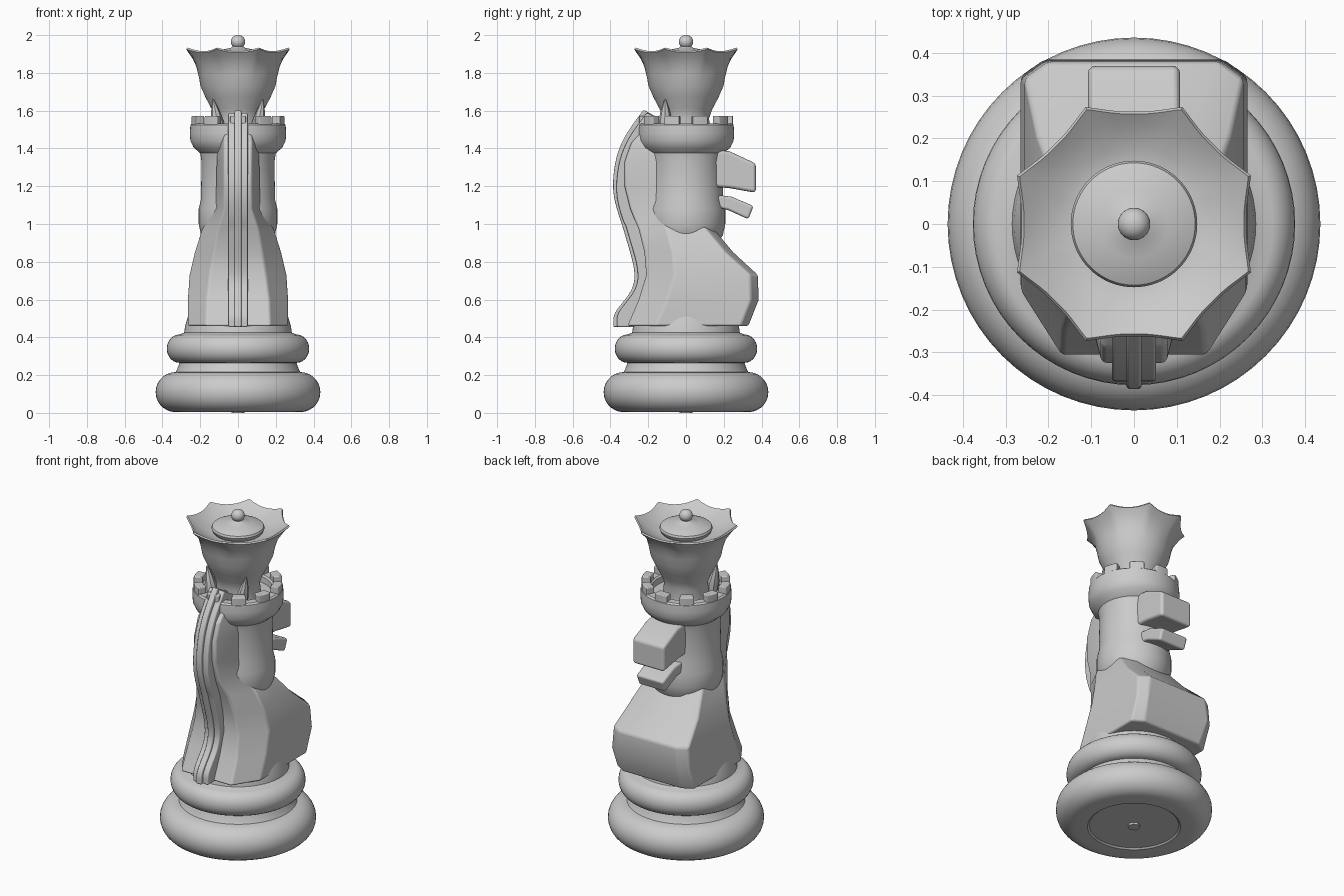
import bpy, bmesh
from math import sin, cos, pi, radians
from mathutils import Vector

cube = bpy.data.objects.get("Cube")
if cube:
    bpy.data.objects.remove(cube)

grey = bpy.data.materials.new("light_grey")
grey.use_nodes = True
COLOUR = (0.6, 0.6, 0.6, 1)
grey.diffuse_color = COLOUR
bsdf = grey.node_tree.nodes["Principled BSDF"]
bsdf.inputs["Base Color"].default_value = COLOUR
bsdf.inputs["Roughness"].default_value = 0.6


def loft(name, rings, bevel=0, angle=35):
    """Skin a list of equal closed rings and cap both ends."""
    bm = bmesh.new()
    loops = [[bm.verts.new(p) for p in ring] for ring in rings]
    n = len(loops[0])
    for a, b in zip(loops, loops[1:]):
        for i in range(n):
            j = (i + 1) % n
            bm.faces.new((a[i], a[j], b[j], b[i]))
    bm.faces.new(loops[0])
    bm.faces.new(loops[-1])
    bmesh.ops.recalc_face_normals(bm, faces=bm.faces)
    mesh = bpy.data.meshes.new(name)
    bm.to_mesh(mesh)
    bm.free()
    mesh.materials.append(grey)
    mesh.shade_smooth()
    mesh.set_sharp_from_angle(angle=radians(angle))
    obj = bpy.data.objects.new(name, mesh)
    bpy.context.collection.objects.link(obj)
    if bevel:
        mod = obj.modifiers.new("rounded_edges", "BEVEL")
        mod.width, mod.segments = bevel, 3
        mod.limit_method, mod.angle_limit = "ANGLE", radians(25)
        mod.harden_normals = True
    return obj


def spline(points, steps=5):
    """Smooth path through the points."""
    p = [Vector(q) for q in points]
    p = [2 * p[0] - p[1]] + p + [2 * p[-1] - p[-2]]
    out = []
    for a, b, c, d in zip(p, p[1:], p[2:], p[3:]):
        for k in range(steps):
            t = k / steps
            out.append(0.5 * (2 * b + (c - a) * t + (2 * a - 5 * b + 4 * c - d) * t * t
                              + (3 * b - a - 3 * c + d) * t ** 3))
    return out + [p[-2]]


def lathe(name, profile, sides=64, angle=35):
    rings = [[(r * cos(2 * pi * i / sides), r * sin(2 * pi * i / sides), z)
              for i in range(sides)] for r, z in profile]
    return loft(name, rings, angle=angle)


def bulge(r, z, depth, height, steps=14):
    """Half-ellipse profile of a rounded ring."""
    return [(r + depth * cos(a), z + height * sin(a))
            for a in (pi * (k / steps - 0.5) for k in range(steps + 1))]


# Turned base with two rounded rings and a small foot mark
lathe("base", [(0.25, 0.012), (0.26, 0.004)] + bulge(0.33, 0.11, 0.106, 0.106)
      + [(0.325, 0.225), (0.315, 0.25)] + bulge(0.31, 0.34, 0.067, 0.075)
      + [(0.285, 0.425), (0.28, 0.46), (0.265, 0.51), (0.2, 0.54)])
lathe("foot_mark", [(0.035, 0.0), (0.035, 0.02)], sides=8)


# Faceted horse body and neck: height, half width, front y, back y, front flat, back flat
def body_ring(z, w, front, back, ff, bf):
    side = min(front + 0.15, back - 0.05)
    half = [(ff, front), (w, side), (w, back - 0.04), (bf, back)]
    return [(x, y, z) for x, y in half] + [(-x, y, z) for x, y in reversed(half)]


loft("horse_body", [body_ring(*level) for level in (
    (0.46, 0.265, -0.31, 0.33, 0.17, 0.2),
    (0.6, 0.265, -0.25, 0.385, 0.165, 0.21),
    (0.73, 0.256, -0.21, 0.38, 0.15, 0.2),
    (0.85, 0.228, -0.22, 0.25, 0.13, 0.15),
    (0.97, 0.19, -0.25, 0.15, 0.11, 0.11),
    (1.08, 0.12, -0.295, 0.05, 0.075, 0.08),
    (1.2, 0.115, -0.325, 0, 0.075, 0.08),
    (1.33, 0.112, -0.325, 0, 0.075, 0.08),
    (1.43, 0.108, -0.29, 0, 0.075, 0.08),
    (1.49, 0.095, -0.23, 0, 0.07, 0.07))], bevel=0.012)

# Two-tier mane running down the front
path = spline([(0, -0.385, 0.455), (0, -0.375, 0.53), (0, -0.29, 0.65), (0, -0.275, 0.76),
               (0, -0.325, 0.95), (0, -0.382, 1.15), (0, -0.375, 1.32),
               (0, -0.325, 1.46), (0, -0.225, 1.605)])
for name, half, inset, drop in (("mane_ridge", 0.018, 0, 0), ("mane_band", 0.052, 0.018, 0.015)):
    rings = []
    for p in path:
        outer, inner = p.y + inset, p.y + 0.13
        z = p.z - drop * (p.z > 1)
        tail = max(0, z - 1.4) * 0.35
        rings.append([(-half, outer, z), (half, outer, z),
                      (half, inner, z - tail), (-half, inner, z - tail)])
    loft(name, rings, bevel=0.008)

# Castle tower with flared rim
lathe("tower", [(0.15, 0.88), (0.195, 0.94), (0.208, 1.0), (0.208, 1.08), (0.196, 1.13),
                (0.193, 1.33), (0.2, 1.375), (0.235, 1.405), (0.252, 1.44), (0.255, 1.48),
                (0.252, 1.525), (0.242, 1.533), (0.2, 1.533), (0.19, 1.525), (0.188, 1.49),
                (0.1, 1.49)])

# Battlements
MERLONS = 10
for m in range(MERLONS):
    mid = 2 * pi * (m + 0.5) / MERLONS
    rings = []
    for z in (1.51, 1.572):
        arc = [mid + 0.17 * k for k in (-1, -0.5, 0, 0.5, 1)]
        rings.append([(0.25 * cos(a), 0.25 * sin(a), z) for a in arc]
                     + [(0.2 * cos(a), 0.2 * sin(a), z) for a in reversed(arc)])
    loft("battlement", rings, bevel=0.006)

# Pointed ears
for side, name in ((1, "left_ear"), (-1, "right_ear")):
    rings = [[(side * x + r * cos(pi * k / 4), -0.11 + 1.1 * r * sin(pi * k / 4), z)
              for k in range(8)]
             for x, r, z in ((0.1, 0.03, 1.47), (0.108, 0.034, 1.54),
                             (0.12, 0.022, 1.6), (0.132, 0.004, 1.66))]
    loft(name, rings)


# Muzzle and jaw
def block(name, outline, half, bevel):
    loft(name, [[(x, y, z) for y, z in outline] for x in (-half, half)], bevel=bevel)


block("muzzle", [(0.1, 1.2), (0.23, 1.19), (0.37, 1.165), (0.37, 1.32),
                 (0.23, 1.385), (0.1, 1.4)], 0.108, 0.018)
block("jaw", [(0.1, 1.1), (0.22, 1.075), (0.33, 1.025), (0.358, 1.095),
              (0.24, 1.145), (0.1, 1.16)], 0.092, 0.014)

# Scalloped crown: radius, height, scallop strength
SIDES = 96
rings = []
for r, z, s in ((0.13, 1.48, 0), (0.122, 1.56, 0), (0.14, 1.61, 0), (0.172, 1.67, 0),
                (0.198, 1.73, 0), (0.21, 1.79, 0.05), (0.224, 1.84, 0.25),
                (0.25, 1.89, 0.7), (0.274, 1.922, 1), (0.268, 1.93, 1),
                (0.235, 1.905, 0.6), (0.18, 1.875, 0.15), (0.14, 1.865, 0), (0.05, 1.865, 0)):
    ring = []
    for i in range(SIDES):
        a = 2 * pi * i / SIDES
        wave = 1.5 * (1 - abs(sin(4 * (a - pi / 8)))) ** 1.2 - 0.5
        rr = r * (1 + 0.08 * s * wave)
        ring.append((rr * cos(a), rr * sin(a), z + 0.012 * s * (wave - 0.7)))
    rings.append(ring)
loft("crown", rings, angle=60)

# Domed cap and finial
lathe("crown_cap", [(0.13, 1.86), (0.143, 1.875), (0.148, 1.89), (0.143, 1.902),
                    (0.12, 1.912), (0.08, 1.924), (0.04, 1.932), (0.028, 1.94),
                    (0.026, 1.95)])
lathe("finial", [(0.002 + r, z) for r, z in bulge(0, 1.965, 0.036, 0.035)], sides=32, angle=60)
